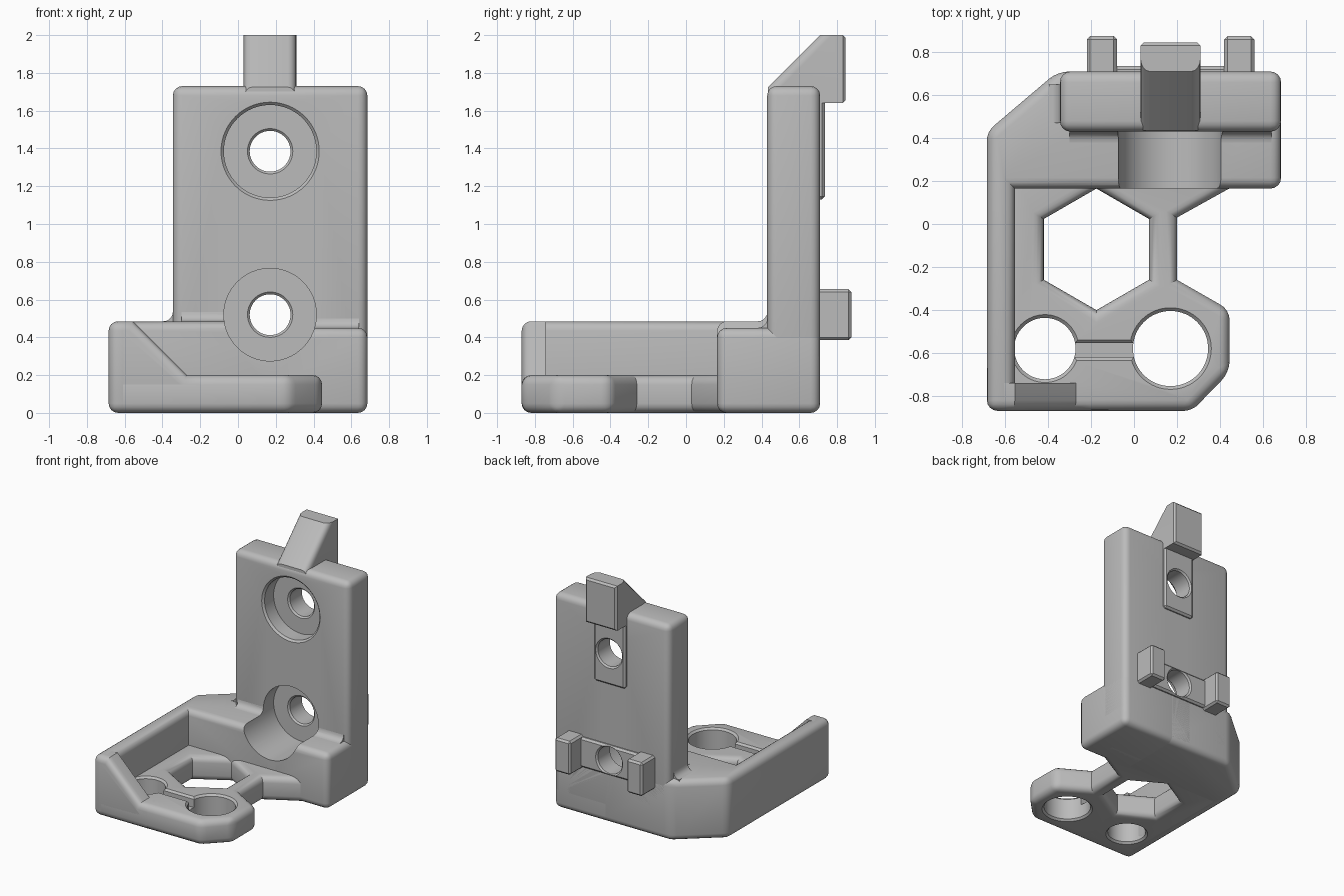
import bpy, bmesh, math
from mathutils import Matrix

cube = bpy.data.objects.get("Cube")
if cube:
    bpy.data.objects.remove(cube, do_unlink=True)

grey = bpy.data.materials.new("matte grey")
grey.use_nodes = True
colour = (0.5, 0.5, 0.5, 1)
grey.diffuse_color = colour
grey.node_tree.nodes["Principled BSDF"].inputs["Base Color"].default_value = colour

R = 0.05          # general edge rounding
HOLE_X = 0.17     # screw hole column


def finish(bm, name):
    bmesh.ops.recalc_face_normals(bm, faces=bm.faces)
    mesh = bpy.data.meshes.new(name)
    bm.to_mesh(mesh)
    bm.free()
    mesh.materials.append(grey)
    obj = bpy.data.objects.new(name, mesh)
    bpy.context.collection.objects.link(obj)
    return obj


def prism(name, pts, axis, lo, hi, bevels=()):
    """Extrude a 2D outline along an axis, then round chosen convex edges."""
    place = {"x": lambda a, b, t: (t, a, b),
             "y": lambda a, b, t: (a, t, b),
             "z": lambda a, b, t: (a, b, t)}[axis]
    bm = bmesh.new()
    ends = [[bm.verts.new(place(a, b, t)) for a, b in pts] for t in (lo, hi)]
    for ring in ends:
        bm.faces.new(ring)
    for i in range(len(pts)):
        j = (i + 1) % len(pts)
        bm.faces.new((ends[0][i], ends[0][j], ends[1][j], ends[1][i]))
    for size, segments, chosen in bevels:
        bmesh.ops.recalc_face_normals(bm, faces=bm.faces)
        bm.normal_update()
        edges = [e for e in bm.edges if e.is_convex
                 and e.calc_face_angle(0) > 0.4
                 and chosen(e.verts[0].co, e.verts[1].co)]
        bmesh.ops.bevel(bm, geom=edges, offset=size, segments=segments,
                        profile=0.5, affect='EDGES', clamp_overlap=True)
    return finish(bm, name)


def everywhere(a, b):
    return True


ROUND = [(R, 4, everywhere)]
SMALL = [(0.015, 1, everywhere)]


def box(name, x, y, z, bevels=()):
    pts = [(x[0], y[0]), (x[1], y[0]), (x[1], y[1]), (x[0], y[1])]
    return prism(name, pts, "z", z[0], z[1], bevels)


def lathe(name, profile, sides, loc, along_y=False, turn=0.0):
    """Solid of revolution from (radius, height) pairs."""
    bm = bmesh.new()
    rings = []
    for r, h in profile:
        angles = [turn + math.tau * k / sides for k in range(sides)]
        rings.append([bm.verts.new((r * math.cos(a), r * math.sin(a), h)) for a in angles])
    bm.faces.new(rings[0])
    bm.faces.new(rings[-1])
    for low, high in zip(rings, rings[1:]):
        for k in range(sides):
            n = (k + 1) % sides
            bm.faces.new((low[k], low[n], high[n], high[k]))
    matrix = Matrix.Translation(loc)
    if along_y:
        matrix = matrix @ Matrix.Rotation(-math.pi / 2, 4, 'X')
    bmesh.ops.transform(bm, matrix=matrix, verts=bm.verts)
    obj = finish(bm, name)
    obj.hide_render = True
    return obj


def cut(obj, cutters):
    bpy.context.view_layer.objects.active = obj
    for c in cutters:
        mod = obj.modifiers.new("cut", 'BOOLEAN')
        mod.operation = 'DIFFERENCE'
        mod.solver = 'EXACT'
        mod.object = c
        bpy.ops.object.modifier_apply(modifier=mod.name)


# Foot plate with one rounded hexagonal opening
foot = prism("foot_plate", [
    (-0.66, -0.87), (0.27, -0.87), (0.445, -0.69), (0.445, -0.4), (0.2, -0.26),
    (0.2, 0.03), (0.56, 0.23), (0.56, 0.4), (-0.66, 0.4)], "z", 0, 0.2, ROUND)

# Tall left wall and rear block in one L shape
left = prism("left_wall_and_block", [
    (-0.685, -0.87), (-0.555, -0.87), (-0.555, 0.165), (0.27, 0.165),
    (0.27, 0.71), (-0.355, 0.71), (-0.685, 0.43)], "z", 0, 0.485, ROUND)
right = box("right_block", (0, 0.685), (0.165, 0.71), (0, 0.45), ROUND)

# Sloping front rib
rib = prism("front_rib", [
    (-0.62, 0), (-0.62, 0.485), (-0.555, 0.485), (-0.27, 0.2), (-0.2, 0.2), (-0.2, 0)],
    "y", -0.87, -0.74,
    [(R, 4, lambda a, b: max(a.y, b.y) < -0.8 and abs(a.x - b.x) > 0.01)])

# Upright plate
back = box("back_plate", (-0.345, 0.685), (0.43, 0.71), (0.1, 1.73), ROUND)


# Hollow fillets where the upright meets the blocks
def cove(corner, direction):
    u, v = corner
    arc = [math.pi / 2 * k / 5 for k in range(6)]
    inner = (u - direction * 0.02, v - 0.02)
    return [inner, (u + direction * R, v - 0.02)] + [
        (u + direction * R * (1 - math.sin(a)), v + R * (1 - math.cos(a))) for a in arc
    ] + [(u - direction * 0.02, v + R)]


coves = [
    prism("left_front_fillet", cove((0.43, 0.485), -1), "x", -0.3, 0.1),
    prism("right_front_fillet", cove((0.43, 0.45), -1), "x", 0.25, 0.64),
    prism("left_side_fillet", cove((-0.345, 0.485), -1), "y", 0.47, 0.65),
]

# Hook on top
hook = prism("top_hook", [
    (0.435, 1.725), (0.71, 2.0), (0.845, 2.0), (0.845, 1.64), (0.7, 1.64),
    (0.6, 1.66), (0.435, 1.66)], "x", 0.03, 0.31,
    [(0.045, 4, lambda a, b: abs(a.x - b.x) < 0.01
      and min(a.z, b.z) < 1.73 and max(a.z, b.z) > 1.99
      and min(a.y, b.y) < 0.5),
     (0.015, 1, lambda a, b: min(a.y, b.y) > 0.84)])

# Raised strips and tabs on the rear
upper_strip = box("upper_rear_strip", (0.03, 0.31), (0.68, 0.735), (1.13, 1.66), SMALL)
lower_strip = box("lower_rear_strip", (-0.15, 0.49), (0.68, 0.735), (0.4, 0.64), SMALL)
tabs = [box(side + "_rear_tab", (HOLE_X + c - 0.07, HOLE_X + c + 0.07),
            (0.68, 0.875), (0.385, 0.655), SMALL)
        for side, c in (("right", -0.32), ("left", 0.32))]

# Screw hole cutters with counterbores
shank = [(0.245, 0.56), (0.12, 0.56), (0.108, 0.572), (0.108, 0.723), (0.122, 0.737), (0.122, 0.8)]
upper_bore = lathe("upper_bore_cutter", [(0.26, 0.38), (0.26, 0.43), (0.245, 0.445)] + shank,
                   64, (HOLE_X, 0, 1.385), True)
lower_bore = lathe("lower_bore_cutter", [(0.245, 0.1)] + shank, 64, (HOLE_X, 0, 0.52), True)


# Foot plate cutters: chamfered round holes, flared hexagon, joining groove
def round_hole(name, r, x):
    e = 0.015
    return lathe(name, [(r + e, -0.1), (r + e, 0), (r, e), (r, 0.2 - e),
                        (r + e, 0.2), (r + e, 0.3)], 64, (x, -0.58, 0))


holes = [round_hole("small_hole_cutter", 0.143, -0.415),
         round_hole("large_hole_cutter", 0.175, HOLE_X)]
steps = [math.pi / 2 * k / 5 for k in range(6)]
flare = [(0.283 + R * 1.155 * (1 - math.cos(a)), 0.2 - R + R * math.sin(a)) for a in steps]
flare.append((flare[-1][0], 0.3))
hexagon = lathe("hexagon_cutter", [(r, 0.2 - h) for r, h in reversed(flare)] + flare,
                6, (-0.175, -0.118, 0), turn=math.pi / 2)
groove = prism("groove_cutter", [
    (-0.62, 0.12), (-0.555, 0.12), (-0.555, 0.185), (-0.54, 0.2), (-0.54, 0.25),
    (-0.635, 0.25), (-0.635, 0.2), (-0.62, 0.185)], "x", -0.35, 0.08)

cut(foot, [hexagon, groove] + holes)
for part in [left, right, lower_strip] + coves:
    cut(part, [lower_bore])
cut(back, [lower_bore, upper_bore])
cut(upper_strip, [upper_bore])
for helper in [upper_bore, lower_bore, hexagon, groove] + holes:
    bpy.data.objects.remove(helper, do_unlink=True)

# Smooth the rounded edges, keep corners sharp
parts = [foot, left, right, rib, back, hook, upper_strip, lower_strip] + tabs + coves
bpy.ops.object.select_all(action='DESELECT')
for part in parts:
    part.select_set(True)
bpy.context.view_layer.objects.active = foot
bpy.ops.object.shade_smooth_by_angle(angle=math.radians(32))
